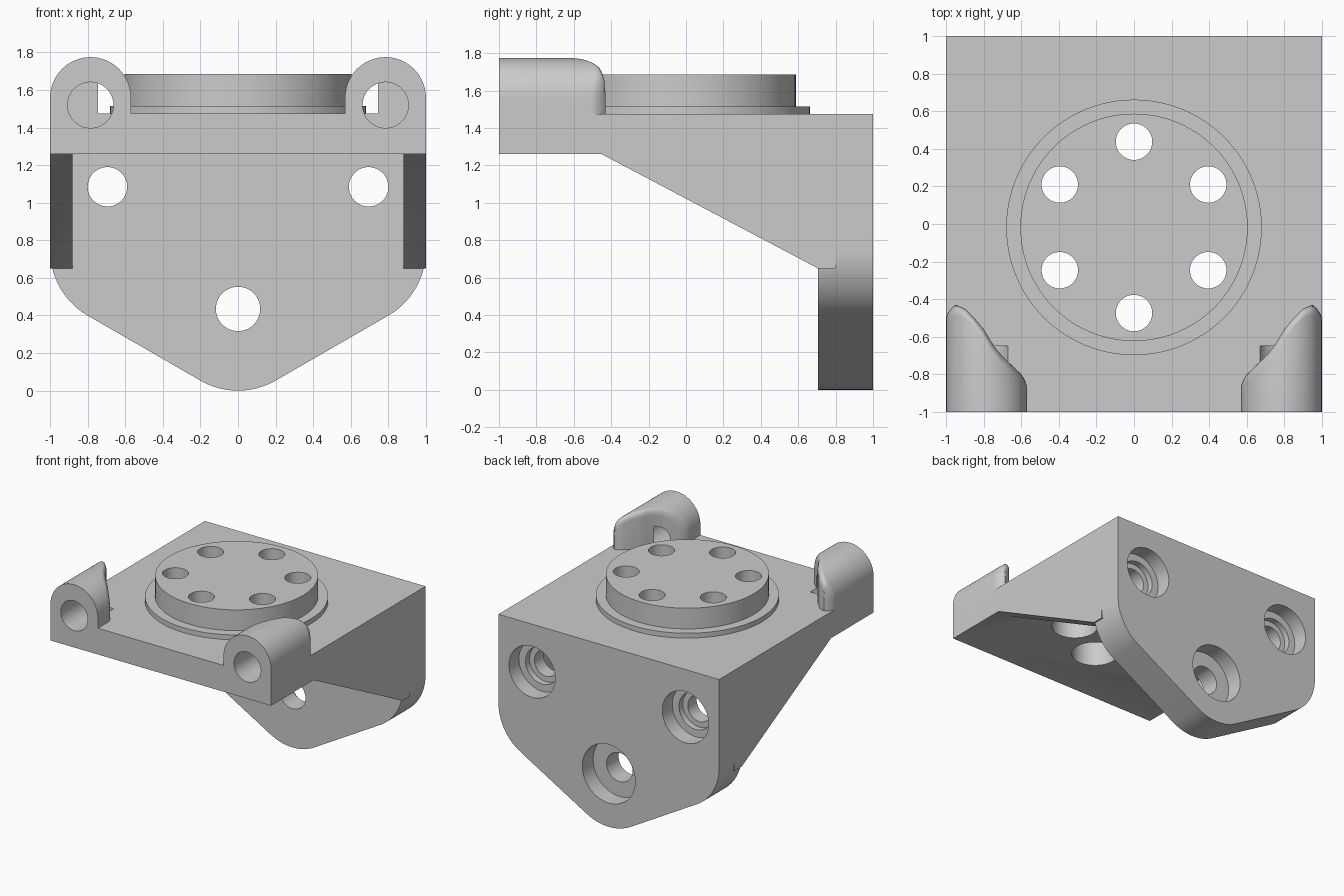
import bpy, bmesh, math
from mathutils import Vector

if "Cube" in bpy.data.objects:
    bpy.data.objects.remove(bpy.data.objects["Cube"], do_unlink=True)

GREY = (0.6, 0.6, 0.6, 1)
grey = bpy.data.materials.new("plain grey")
grey.use_nodes = True
grey.diffuse_color = GREY
grey.node_tree.nodes["Principled BSDF"].inputs["Base Color"].default_value = GREY


def finish(name, bm):
    bmesh.ops.recalc_face_normals(bm, faces=bm.faces)
    mesh = bpy.data.meshes.new(name)
    bm.to_mesh(mesh)
    bm.free()
    mesh.materials.append(grey)
    ob = bpy.data.objects.new(name, mesh)
    bpy.context.collection.objects.link(ob)
    return ob


def prism(name, points, push):
    """Extrude a closed outline of 3D points along a vector."""
    bm = bmesh.new()
    face = bm.faces.new([bm.verts.new(p) for p in points])
    out = bmesh.ops.extrude_face_region(bm, geom=[face])
    verts = [g for g in out["geom"] if isinstance(g, bmesh.types.BMVert)]
    bmesh.ops.translate(bm, verts=verts, vec=push)
    return finish(name, bm)


def block(name, lo, hi):
    x, y, z = lo
    X, Y, Z = hi
    return prism(name, [(x, y, z), (X, y, z), (X, Y, z), (x, Y, z)], (0, 0, Z - z))


def cylinder(name, start, end, r, n=64):
    start, end = Vector(start), Vector(end)
    turn = (end - start).to_track_quat("Z", "Y")
    angles = [math.tau * i / n for i in range(n)]
    ring = [start + turn @ Vector((r * math.cos(a), r * math.sin(a), 0)) for a in angles]
    return prism(name, ring, end - start)


def combine(target, other, operation):
    mod = target.modifiers.new(operation.lower(), "BOOLEAN")
    mod.operation, mod.solver, mod.object = operation, "EXACT", other
    bpy.context.view_layer.objects.active = target
    bpy.ops.object.modifier_apply(modifier=mod.name)
    bpy.data.objects.remove(other, do_unlink=True)


# Lug end curve as seen from above: distance from centre, y
END = [(.56, -.83), (.62, -.78), (.7, -.705), (.745, -.65), (.8, -.56),
       (.85, -.5), (.9, -.45), (.95, -.43), (1, -.46)]


def lug_end(x):
    for (a, ya), (b, yb) in zip(END, END[1:]):
        if x <= b:
            return ya + (yb - ya) * (x - a) / (b - a)
    return END[-1][1]


def lug(name, side, n=36, steps=6):
    """Round-topped lug with a swept, softly rounded rear end."""
    cx, cz, r, soft, base = .785, 1.56, .215, .05, 1.35
    bm = bmesh.new()
    rows = [(None, 1)]
    for k in range(steps + 1):
        a = math.pi / 2 * k / steps
        rows.append((soft * (1 - math.sin(a)), 1 - soft / r * (1 - math.cos(a))))
    rings = []
    for back, s in rows:
        top, bottom = [], []
        for i in range(n + 1):
            t = math.pi * i / n
            x = cx + s * r * math.cos(t)
            y = -1 if back is None else lug_end(x) - back
            top.append(bm.verts.new((side * x, y, cz + s * r * math.sin(t))))
            bottom.append(bm.verts.new((side * x, y, base)))
        rings.append(top + bottom[::-1])
    count = len(rings[0])
    for a, b in zip(rings, rings[1:]):
        for i in range(count):
            j = (i + 1) % count
            bm.faces.new((a[i], a[j], b[j], b[i]))
    for ring in (rings[0], rings[-1]):
        for i in range(n):
            bm.faces.new((ring[i], ring[i + 1], ring[count - 2 - i], ring[count - 1 - i]))
    return finish(name, bm)


# Back plate outline: rounded shoulders and a rounded bottom tip
def arc(cx, cz, r, start, stop, n=16):
    return [(cx + r * math.cos(math.radians(start + (stop - start) * i / n)),
             cz + r * math.sin(math.radians(start + (stop - start) * i / n)))
            for i in range(n + 1)]


outline = ([(-1, 1.475)] + arc(-.6, .746, .4, 180, 240) + arc(0, .4, .4, 240, 300)
           + arc(.6, .746, .4, 300, 360) + [(1, 1.475)])
bracket = prism("bracket", [(x, .705, z) for x, z in outline], (0, .295, 0))

# Top slab, side gussets, lugs and round mounting boss
combine(bracket, block("slab", (-1, -1, 1.26), (1, 1, 1.475)), "UNION")
web = [(-.45, 1.26), (.705, .65), (.8, .65), (.8, 1.4), (-.45, 1.4)]
for side in (-1, 1):
    gusset = prism("gusset", [(side, y, z) for y, z in web], (-side * .12, 0, 0))
    combine(bracket, gusset, "UNION")
    combine(bracket, lug("lug", side), "UNION")
CY = -.018
combine(bracket, cylinder("flange", (0, CY, 1.4), (0, CY, 1.515), .68, 96), "UNION")
combine(bracket, cylinder("boss", (0, CY, 1.4), (0, CY, 1.685), .605, 96), "UNION")


def bore(start, end, r):
    combine(bracket, cylinder("bore", start, end, r, 48), "DIFFERENCE")


# Six boss holes, counterbored from below
for i in range(6):
    a = math.radians(30 + 60 * i)
    x, y = .456 * math.cos(a), CY + .456 * math.sin(a)
    bore((x, y, 1.1), (x, y, 1.8), .097)
    bore((x, y, 1.1), (x, y, 1.48), .18)

# Blind lug holes and stepped back plate holes
for side in (-1, 1):
    bore((side * .785, -1.1, 1.52), (side * .785, -.65, 1.52), .122)
    x = side * .695
    bore((x, .5, 1.085), (x, 1.1, 1.085), .105)
    bore((x, .82, 1.085), (x, 1.1, 1.085), .15)
    bore((x, .87, 1.085), (x, 1.1, 1.085), .21)
bore((0, .5, .435), (0, 1.1, .435), .118)
bore((0, .86, .435), (0, 1.1, .435), .24)

bpy.ops.object.select_all(action="DESELECT")
bracket.select_set(True)
bpy.context.view_layer.objects.active = bracket
bpy.ops.object.shade_smooth_by_angle(angle=math.radians(30))
